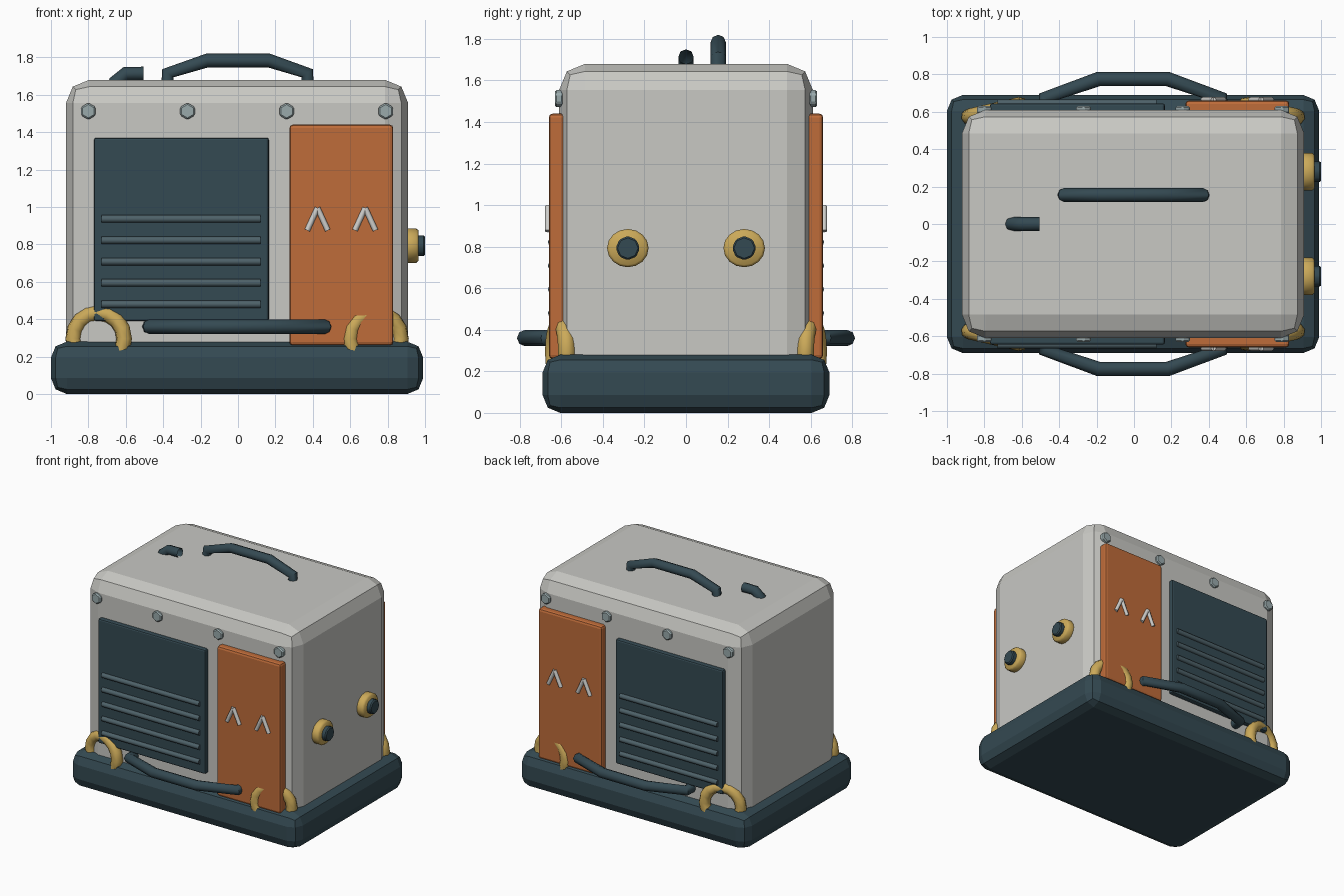
import bpy
from math import radians, pi
from mathutils import Vector

cube = bpy.data.objects.get("Cube")
if cube:
    bpy.data.objects.remove(cube, do_unlink=True)


def material(name, rgb):
    m = bpy.data.materials.new(name)
    m.use_nodes = True
    m.diffuse_color = (*rgb, 1)
    bsdf = next(n for n in m.node_tree.nodes if n.type == 'BSDF_PRINCIPLED')
    bsdf.inputs["Base Color"].default_value = (*rgb, 1)
    bsdf.inputs["Roughness"].default_value = 0.6
    return m


GREY = material("light_grey", (0.58, 0.58, 0.55))
DARK = material("dark_teal", (0.034, 0.067, 0.084))
SLAT = material("slate", (0.075, 0.12, 0.14))
ORANGE = material("orange", (0.52, 0.15, 0.042))
GOLD = material("gold", (0.60, 0.40, 0.10))
STEEL = material("steel", (0.32, 0.40, 0.41))
WHITE = material("off_white", (0.62, 0.62, 0.60))


def finish(name, mat, bevel=0, segments=2, smooth=None):
    """Name, colour, bevel and optionally smooth the active object."""
    ob = bpy.context.object
    ob.name = name
    ob.data.materials.append(mat)
    if bevel:
        mod = ob.modifiers.new("Bevel", 'BEVEL')
        mod.width, mod.segments = bevel, segments
        mod.limit_method = 'ANGLE'
        bpy.ops.object.modifier_apply(modifier=mod.name)
    if smooth:
        bpy.ops.object.shade_smooth_by_angle(angle=radians(smooth))
    return ob


def box(name, mat, x, y, z, bevel=0, segments=2):
    """Box from (min, max) ranges on each axis."""
    spans = [sorted(r) for r in (x, y, z)]
    bpy.ops.mesh.primitive_cube_add(size=1, location=[(a + b) / 2 for a, b in spans])
    bpy.context.object.scale = [b - a for a, b in spans]
    bpy.ops.object.transform_apply(location=False, rotation=False, scale=True)
    return finish(name, mat, bevel, segments)


def rod(name, mat, a, b, radius, sides=8, bevel=0, smooth=50):
    """Cylinder between two points."""
    a, b = Vector(a), Vector(b)
    bpy.ops.mesh.primitive_cylinder_add(
        vertices=sides, radius=radius, depth=(b - a).length, location=(a + b) / 2,
        rotation=(b - a).to_track_quat('Z', 'Y').to_euler())
    return finish(name, mat, bevel, 1, smooth)


def tube(name, mat, points, radius, caps=True):
    """Bent pipe along a polyline."""
    curve = bpy.data.curves.new(name, 'CURVE')
    curve.dimensions = '3D'
    curve.bevel_depth, curve.bevel_resolution = radius, 2
    curve.use_fill_caps = caps
    spline = curve.splines.new('POLY')
    spline.points.add(len(points) - 1)
    for p, co in zip(spline.points, points):
        p.co = (*co, 1)
    ob = bpy.data.objects.new(name, curve)
    bpy.context.collection.objects.link(ob)
    bpy.ops.object.select_all(action='DESELECT')
    ob.select_set(True)
    bpy.context.view_layer.objects.active = ob
    bpy.ops.object.convert(target='MESH')
    finish(name, mat, smooth=50)


# Base tray and housing
box("base", DARK, (-1, 0.99), (-0.69, 0.69), (0, 0.28), 0.085)
box("housing", GREY, (-0.92, 0.91), (-0.61, 0.61), (0.1, 1.68), 0.125)

# Front and back carry the same fittings
for side, s in (("front", -1), ("back", 1)):
    box(side + "_vent_panel", DARK, (-0.77, 0.165), (s * 0.58, s * 0.645), (0.39, 1.37), 0.012)
    for i in range(5):
        z = 0.48 + i * 0.114
        rod(f"{side}_vent_slat_{i + 1}", SLAT, (-0.73, s * 0.645, z), (0.12, s * 0.645, z), 0.02)

    box(side + "_door", ORANGE, (0.275, 0.83), (s * 0.58, s * 0.66), (0.26, 1.44), 0.018)
    for i, x in enumerate((0.425, 0.68)):
        for leg, d in (("left", 1), ("right", -1)):
            rod(f"{side}_chevron_{i + 1}_{leg}", WHITE, (x, s * 0.664, 0.995),
                (x + d * 0.055, s * 0.664, 0.875), 0.015)

    for i in range(4):
        x = -0.80 + i * 0.53
        bolt = rod(f"{side}_bolt_{i + 1}", STEEL, (x, s * 0.59, 1.512),
                   (x, s * 0.63, 1.512), 0.045, 6, 0.008, None)

    tube(side + "_handle", DARK,
         [(-0.475, s * 0.58, 0.36), (-0.475, s * 0.675, 0.36), (-0.19, s * 0.775, 0.36),
          (0.18, s * 0.775, 0.36), (0.465, s * 0.675, 0.36), (0.465, s * 0.58, 0.36)], 0.039)

    # Tie-down loops, turned slightly round the corners
    for end, e in (("left", 1), ("right", -1)):
        bpy.ops.mesh.primitive_torus_add(
            major_radius=0.14, minor_radius=0.043, major_segments=16, minor_segments=8,
            location=(e * 0.74 - 0.005, s * 0.605, 0.295),
            rotation=(pi / 2, 0, -s * e * radians(13)))
        finish(f"{side}_{end}_loop", GOLD, smooth=60)

    # Ports on the left end
    rod(side + "_port_collar", GOLD, (0.88, s * 0.28, 0.793), (0.966, s * 0.28, 0.793),
        0.1, 16, 0.012, 100).scale.y = 0.92
    rod(side + "_port_plug", DARK, (0.9, s * 0.28, 0.793), (1.0, s * 0.28, 0.793),
        0.058, 8, 0.008, 30)

# Carrying handle and vent spout on the roof
tube("top_handle", DARK,
     [(-0.375, 0.155, 1.62), (-0.375, 0.155, 1.715), (-0.165, 0.155, 1.783),
      (0.165, 0.155, 1.783), (0.37, 0.155, 1.715), (0.37, 0.155, 1.62)], 0.037)
tube("roof_spout", DARK,
     [(-0.66, 0, 1.62), (-0.655, 0, 1.67), (-0.60, 0, 1.713), (-0.505, 0, 1.713)],
     0.037, caps=False)
